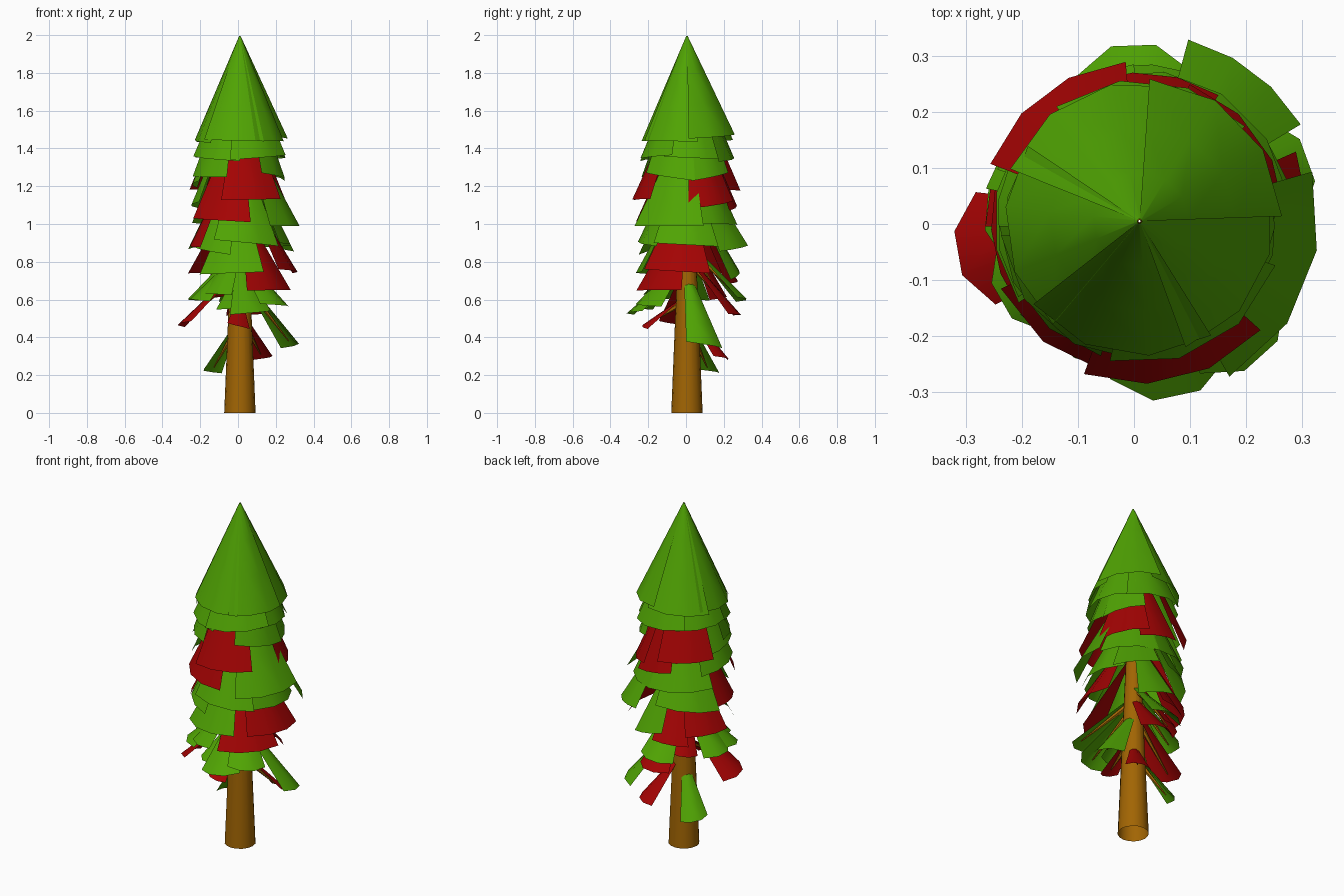
import bpy
import bmesh
import math
import random
from mathutils import Vector, Matrix

random.seed(4)
cube = bpy.data.objects.get("Cube")
if cube:
    bpy.data.objects.remove(cube)


def make_material(name, rgb):
    mat = bpy.data.materials.new(name)
    mat.use_nodes = True
    color = (*rgb, 1)
    mat.diffuse_color = color
    bsdf = mat.node_tree.nodes["Principled BSDF"]
    bsdf.inputs["Base Color"].default_value = color
    bsdf.inputs["Roughness"].default_value = 0.9
    return mat


GREEN = make_material("leaf green", (0.08, 0.37, 0.001))
RED = make_material("leaf red", (0.37, 0.001, 0.001))
BROWN = make_material("bark brown", (0.36, 0.13, 0.001))
AXIS = Vector((0.01, 0.005, 0))


def finish(name, bm, mat, angle):
    mesh = bpy.data.meshes.new(name)
    bm.to_mesh(mesh)
    bm.free()
    mesh.materials.append(mat)
    obj = bpy.data.objects.new(name, mesh)
    bpy.context.collection.objects.link(obj)
    bpy.ops.object.select_all(action="DESELECT")
    obj.select_set(True)
    bpy.context.view_layer.objects.active = obj
    bpy.ops.object.shade_smooth_by_angle(angle=math.radians(angle))
    return obj


def leaf(name, mat, azimuth, tip_z, reach, drop, half_angle, bend, root=0.004, tilt=0.0):
    """Curved sheet hanging from the trunk, widening towards its tip."""
    bm = bmesh.new()
    rows = []
    for i in range(4):
        t = i / 3
        r = root + (reach - root) * t
        radius = bend * (0.25 + 0.75 * t) if root > 0.01 else r
        z = tip_z + drop * (1 - t)
        row = []
        for j in range(-3, 4, 2):
            a = math.radians(half_angle) * j / 3
            out = r - radius * (1 - math.cos(a))
            row.append(bm.verts.new((out, radius * math.sin(a), z + tilt * t * j / 3)))
        rows.append(row)
    for low, high in zip(rows, rows[1:]):
        for k in range(3):
            bm.faces.new((low[k], high[k], high[k + 1], low[k + 1]))
    bm.transform(Matrix.Translation(AXIS) @ Matrix.Rotation(math.radians(azimuth), 4, "Z"))
    return finish(name, bm, mat, 35)


def cone(name, start, end, r1, r2, sides, caps):
    bm = bmesh.new()
    direction = end - start
    bmesh.ops.create_cone(bm, cap_ends=caps, segments=sides, radius1=r1, radius2=r2,
                          depth=direction.length)
    turn = direction.to_track_quat("Z", "Y").to_matrix().to_4x4()
    bm.transform(Matrix.Translation((start + end) / 2) @ turn)
    return finish(name, bm, BROWN, 40)


# Trunk tapering to the treetop
cone("trunk", AXIS.copy(), AXIS + Vector((0, 0, 1.98)), 0.083, 0.002, 16, False)

# Pointed top and the green tier just below it
for tier, (height, reach, start) in enumerate([(1.45, 0.25, -100), (1.34, 0.25, -60)]):
    for n in range(5):
        tip = height + random.uniform(-0.015, 0.015)
        leaf(f"top_leaf_{tier}_{n}", GREEN, start + n * 72, tip,
             reach + random.uniform(-0.012, 0.008), 1.995 - tip if tier == 0 else 0.58,
             42, reach, tilt=random.uniform(-0.02, 0.02))

# Broad middle leaves: colour, azimuth, tip height, reach, half angle
middle = [
    (GREEN, -142, 1.25, 0.25, 36), (GREEN, -26, 1.25, 0.245, 36),
    (GREEN, 36, 1.25, 0.24, 30), (GREEN, 182, 1.21, 0.255, 30),
    (RED, -76, 1.13, 0.29, 34), (RED, -116, 1.02, 0.275, 38), (RED, 36, 1.10, 0.26, 34),
    (RED, 127, 1.18, 0.285, 32), (RED, 84, 1.09, 0.265, 26), (GREEN, 180, 1.10, 0.26, 34),
    (GREEN, -22, 0.99, 0.32, 38), (GREEN, 45, 1.00, 0.27, 36), (GREEN, 120, 1.00, 0.27, 40),
    (RED, -168, 0.88, 0.265, 26), (GREEN, -80, 0.90, 0.26, 42), (GREEN, 0, 0.89, 0.275, 40),
    (GREEN, 53, 0.87, 0.335, 22), (GREEN, 130, 0.89, 0.28, 38), (GREEN, -135, 0.86, 0.26, 34),
    (GREEN, -102, 0.74, 0.27, 40), (RED, -12, 0.75, 0.305, 36), (RED, -44, 0.65, 0.27, 38),
    (RED, 154, 0.74, 0.275, 28), (RED, 108, 0.69, 0.27, 22), (GREEN, 78, 0.73, 0.28, 22),
]
for n, (mat, az, tip, reach, half) in enumerate(middle):
    leaf(f"middle_leaf_{n}", mat, az, tip, reach, 0.22 + 0.36 * tip, half, reach,
         tilt=random.uniform(-0.025, 0.025))

# Narrow drooping lower leaves: colour, azimuth, tip height, reach, drop, bend
lower = [
    (RED, 124, 0.61, 0.24, 0.30, 0.09), (RED, 83, 0.52, 0.29, 0.28, 0.12),
    (GREEN, 92, 0.60, 0.32, 0.28, 0.12), (GREEN, 175, 0.60, 0.28, 0.25, 0.12),
    (GREEN, -150, 0.60, 0.29, 0.22, 0.11), (GREEN, -125, 0.63, 0.26, 0.22, 0.11),
    (GREEN, -78, 0.53, 0.325, 0.24, 0.13), (GREEN, -48, 0.57, 0.33, 0.24, 0.12),
    (GREEN, -102, 0.55, 0.25, 0.18, 0.10),
    (RED, -170, 0.47, 0.335, 0.27, 0.12), (RED, -92, 0.46, 0.24, 0.14, 0.07),
    (GREEN, 20, 0.36, 0.325, 0.34, 0.12), (RED, 57, 0.29, 0.25, 0.22, 0.08),
    (GREEN, 142, 0.22, 0.225, 0.24, 0.09),
]
for n, (mat, az, tip, reach, drop, bend) in enumerate(lower):
    leaf(f"lower_leaf_{n}", mat, az, tip, reach, drop, 58, bend,
         root=0.04, tilt=random.uniform(-0.02, 0.02))
    # Twig under each lower leaf
    out = Matrix.Rotation(math.radians(az), 3, "Z") @ Vector((1, 0, 0))
    cone(f"twig_{n}", AXIS + out * 0.03 + Vector((0, 0, tip + drop - 0.02)),
         AXIS + out * (reach - 0.05) + Vector((0, 0, tip + 0.02)), 0.016, 0.003, 6, True)
